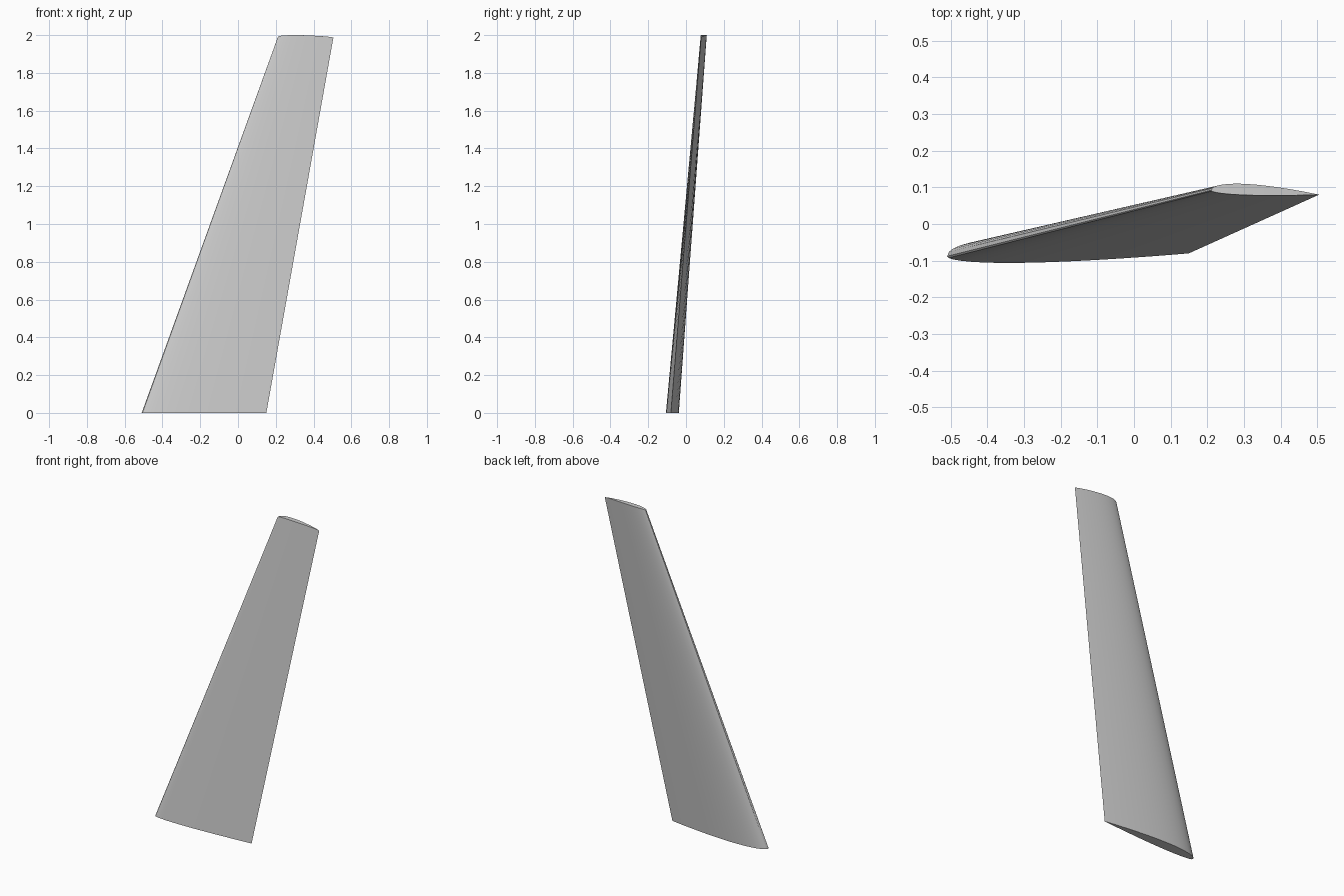
import bpy, bmesh, math
from mathutils import Vector

if "Cube" in bpy.data.objects:
    bpy.data.objects.remove(bpy.data.objects["Cube"], do_unlink=True)

STEPS = 20


def half_thickness(t):
    # Teardrop distribution, 1 at its thickest and 0 at the trailing edge
    return max(0.0, 10 * (0.2969 * math.sqrt(t) - 0.126 * t - 0.3516 * t**2
                          + 0.2843 * t**3 - 0.1036 * t**4))


def airfoil():
    # Closed outline: upper side from nose to tail, then lower side back
    spacing = [(1 - math.cos(math.pi * i / STEPS)) / 2 for i in range(STEPS)]
    upper = [(max(t, 0.008), 0.072 * half_thickness(max(t, 0.008)))
             for t in spacing if t == 0 or t > 0.01]
    lower = [(t, -0.031 * half_thickness(t)) for t in reversed(spacing)]
    return upper + [(1.0, 0.0)] + lower


def section(bm, nose, tail, z, crown=0.0):
    # Place the outline along a chord; crown arches the end along the chord
    nose, tail = Vector(nose), Vector(tail)
    chord = tail - nose
    normal = Vector((-chord.y, chord.x))
    ring = []
    for t, h in airfoil():
        p = nose + chord * t + normal * h
        lift = crown * min(1.0, half_thickness(t)) ** 0.7
        ring.append(bm.verts.new((p.x, p.y, z + lift)))
    return ring


# Tapered, swept wing lofted from root to tip with slight washout
bm = bmesh.new()
root = section(bm, (-0.51, -0.088), (0.15, -0.08), 0)
tip = section(bm, (0.21, 0.092), (0.505, 0.08), 1.987, 0.013)
n = len(root)
for i in range(n):
    j = (i + 1) % n
    bm.faces.new((root[i], root[j], tip[j], tip[i]))
bm.faces.new(root)

# Crowned tip cap
bmesh.ops.triangulate(bm, faces=[bm.faces.new(tip)])
bmesh.ops.recalc_face_normals(bm, faces=bm.faces)
mesh = bpy.data.meshes.new("wing")
bm.to_mesh(mesh)
bm.free()
wing = bpy.data.objects.new("wing", mesh)
bpy.context.collection.objects.link(wing)

# Plain grey skin
grey = bpy.data.materials.new("light_grey")
grey.use_nodes = True
colour = (0.6, 0.6, 0.6, 1)
grey.diffuse_color = colour
grey.node_tree.nodes["Principled BSDF"].inputs["Base Color"].default_value = colour
mesh.materials.append(grey)

# Smooth skin with sharp nose, tail and ends
bpy.ops.object.select_all(action="DESELECT")
wing.select_set(True)
bpy.context.view_layer.objects.active = wing
bpy.ops.object.shade_smooth_by_angle(angle=math.radians(30))
